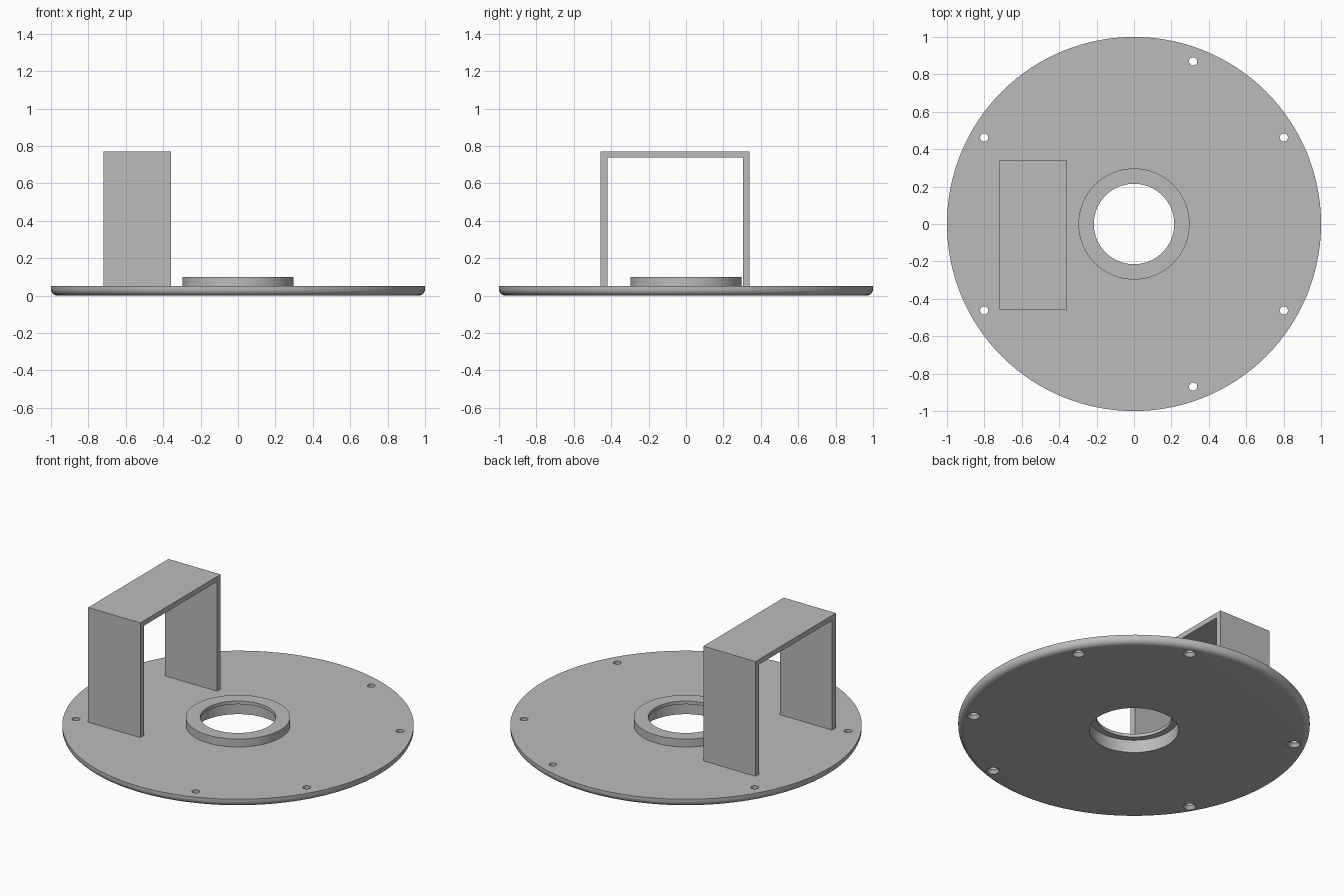
import bpy, bmesh
from math import cos, sin, pi, radians

cube = bpy.data.objects.get("Cube")
if cube:
    bpy.data.objects.remove(cube, do_unlink=True)

grey = bpy.data.materials.new("plain grey")
grey.use_nodes = True
grey.diffuse_color = (0.5, 0.5, 0.5, 1)
grey.node_tree.nodes["Principled BSDF"].inputs["Base Color"].default_value = (0.5, 0.5, 0.5, 1)


def add_object(name, bm):
    bmesh.ops.recalc_face_normals(bm, faces=bm.faces)
    mesh = bpy.data.meshes.new(name)
    bm.to_mesh(mesh)
    bm.free()
    mesh.materials.append(grey)
    obj = bpy.data.objects.new(name, mesh)
    bpy.context.collection.objects.link(obj)
    return obj


def lathe(bm, profile, steps, centre=(0, 0)):
    """Spin a closed (radius, z) outline around a vertical axis."""
    cx, cy = centre
    rings = []
    for i in range(steps):
        a = 2 * pi * i / steps
        ring = []
        for r, z in profile:
            ring.append(bm.verts.new((cx + r * cos(a), cy + r * sin(a), z)))
        rings.append(ring)
    n = len(profile)
    for i in range(steps):
        a, b = rings[i], rings[(i + 1) % steps]
        for j in range(n):
            k = (j + 1) % n
            bm.faces.new((a[j], b[j], b[k], a[k]))
    bmesh.ops.remove_doubles(bm, verts=bm.verts, dist=1e-5)
    bmesh.ops.dissolve_degenerate(bm, edges=bm.edges, dist=1e-6)


# Round plate with raised collar, stepped bore and rounded lower rim
top, fillet = 0.05, 0.035
rim = [(1 - fillet + fillet * sin(t), fillet - fillet * cos(t))
       for t in (i * pi / 16 for i in range(9))]
outline = [(0.253, 0)] + rim + [(1, top), (0.297, top), (0.297, 0.1),
                                (0.215, 0.1), (0.215, 0.08), (0.253, 0.08)]
bm = bmesh.new()
lathe(bm, outline, 128)
plate = add_object("base_plate", bm)

# Countersunk screw holes, cut from below
bm = bmesh.new()
for angle in (30, 70, 150, 210, 290, 330):
    a = radians(angle)
    lathe(bm, [(0, -0.01), (0.0445, -0.01), (0.022, 0.02), (0.022, 0.07), (0, 0.07)],
          24, (0.925 * cos(a), 0.925 * sin(a)))
cutter = add_object("screw_hole_cutter", bm)
cutter.hide_render = True

bpy.context.view_layer.objects.active = plate
cut = plate.modifiers.new("screw holes", 'BOOLEAN')
cut.operation = 'DIFFERENCE'
cut.solver = 'EXACT'
cut.object = cutter
bpy.ops.object.modifier_apply(modifier=cut.name)
bpy.data.objects.remove(cutter, do_unlink=True)

bpy.ops.object.select_all(action='DESELECT')
plate.select_set(True)
bpy.ops.object.shade_smooth_by_angle(angle=radians(30))

# Square arch bracket, an outline in y and z drawn out along x
arch = [(-0.458, top), (-0.458, 0.77), (0.339, 0.77), (0.339, top),
        (0.304, top), (0.304, 0.738), (-0.42, 0.738), (-0.42, top)]
bm = bmesh.new()
face = bm.faces.new([bm.verts.new((-0.72, y, z)) for y, z in arch])
drawn = bmesh.ops.extrude_face_region(bm, geom=[face], use_keep_orig=True)
moved = [v for v in drawn["geom"] if isinstance(v, bmesh.types.BMVert)]
bmesh.ops.translate(bm, verts=moved, vec=(0.362, 0, 0))
add_object("arch_bracket", bm)
